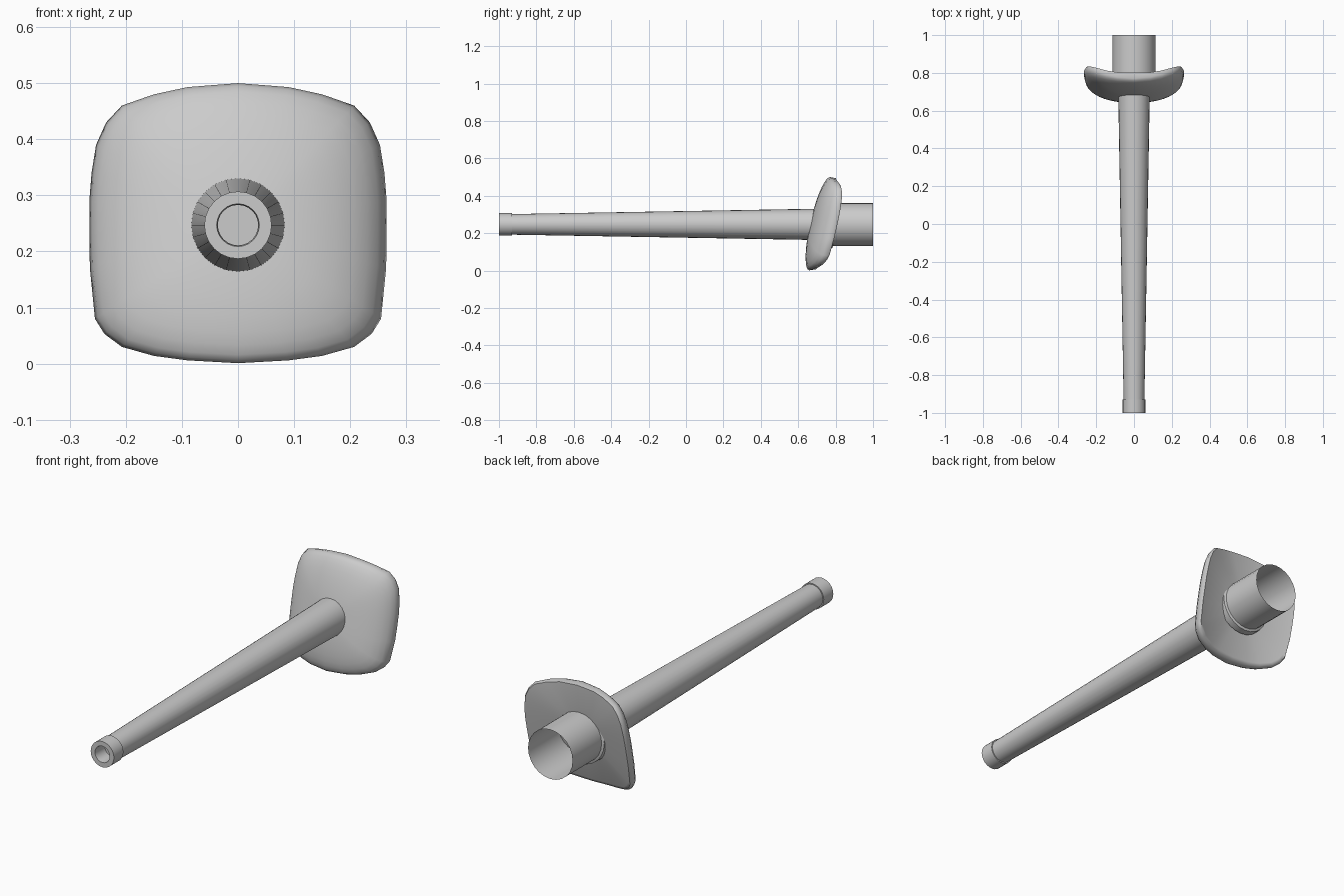
import bpy, bmesh, math

if "Cube" in bpy.data.objects:
    bpy.data.objects.remove(bpy.data.objects["Cube"])

AXIS_Z = 0.247   # height of the bore axis
SEG = 24

metal = bpy.data.materials.new("light grey metal")
metal.diffuse_color = (0.6, 0.6, 0.6, 1)
metal.use_nodes = True
metal.node_tree.nodes["Principled BSDF"].inputs["Base Color"].default_value = metal.diffuse_color


def finish(bm, name, angle=35, recalc=True):
    if recalc:
        bmesh.ops.recalc_face_normals(bm, faces=bm.faces)
    mesh = bpy.data.meshes.new(name)
    bm.to_mesh(mesh)
    bm.free()
    ob = bpy.data.objects.new(name, mesh)
    bpy.context.collection.objects.link(ob)
    mesh.materials.append(metal)
    bpy.ops.object.select_all(action='DESELECT')
    ob.select_set(True)
    bpy.context.view_layer.objects.active = ob
    bpy.ops.object.shade_smooth_by_angle(angle=math.radians(angle))
    return ob


def skin(bm, rings):
    """Bridge closed rings of equal length."""
    for a, b in zip(rings, rings[1:]):
        n = len(a)
        for i in range(n):
            j = (i + 1) % n
            bm.faces.new((a[i], a[j], b[j], b[i]))


def lathe(name, profile, cap_start=False, cap_end=False):
    """Turn (y, radius) points around the bore axis."""
    bm = bmesh.new()
    rings = []
    for y, r in profile:
        rings.append([bm.verts.new((r * math.cos(2 * math.pi * i / SEG), y,
                                    AXIS_Z + r * math.sin(2 * math.pi * i / SEG)))
                      for i in range(SEG)])
    skin(bm, rings)
    if cap_start:
        bm.faces.new(rings[0])
    if cap_end:
        bm.faces.new(rings[-1])
    return finish(bm, name)


# Barrel with muzzle ring and blind bore
lathe("barrel", [(-0.93, 0.036), (-0.985, 0.036), (-1.0, 0.038), (-1.0, 0.06),
                 (-0.93, 0.06), (-0.93, 0.055), (0.72, 0.084)], cap_start=True)

# Open rear sleeve and its low collar
lathe("rear_sleeve", [(0.74, 0.115), (1.0, 0.115)])
lathe("sleeve_collar", [(0.75, 0.128), (0.782, 0.126), (0.786, 0.115)])

# Shield outline, right half from top to bottom (x, z), mirrored to the left
half = [(0, .5), (.09, .493), (.15, .48), (.207, .46), (.235, .43), (.253, .39),
        (.261, .34), (.265, .29), (.265, .23), (.264, .17), (.255, .08),
        (.238, .053), (.207, .03), (.15, .014), (.09, .006), (0, .001)]
outline = half + [(-x, z) for x, z in half[-2:0:-1]]

FRONT, BACK, MID = 0.663, 0.768, 0.25


def rim(x):
    return 0.715 + 0.085 * (x / 0.265) ** 2


def front_depth(x, k):
    return FRONT + (rim(x) - FRONT) * (1 - math.sqrt(max(0, 1 - k * k)))


def back_depth(x, k):
    edge = rim(x) + 0.012 + 0.02 * (1 - abs(x) / 0.265)
    return BACK + (edge - BACK) * k ** 2


bm = bmesh.new()
levels = ([(k, front_depth) for k in (.15, .35, .52, .66, .78, .87, .94, .98, 1)] +
          [(k, back_depth) for k in (.975, .93, .8, .6, .4, .2)])
rings = []
for k, depth in levels:
    ring = []
    for x, z in outline:
        h = MID + (z - MID) * k
        # the whole shield leans back toward the top
        ring.append(bm.verts.new((x * k, depth(x, k) + 0.22 * (h - MID), h)))
    rings.append(ring)
skin(bm, rings)
bm.faces.new(rings[0])
bm.faces.new(rings[-1])
finish(bm, "shield", angle=60)
